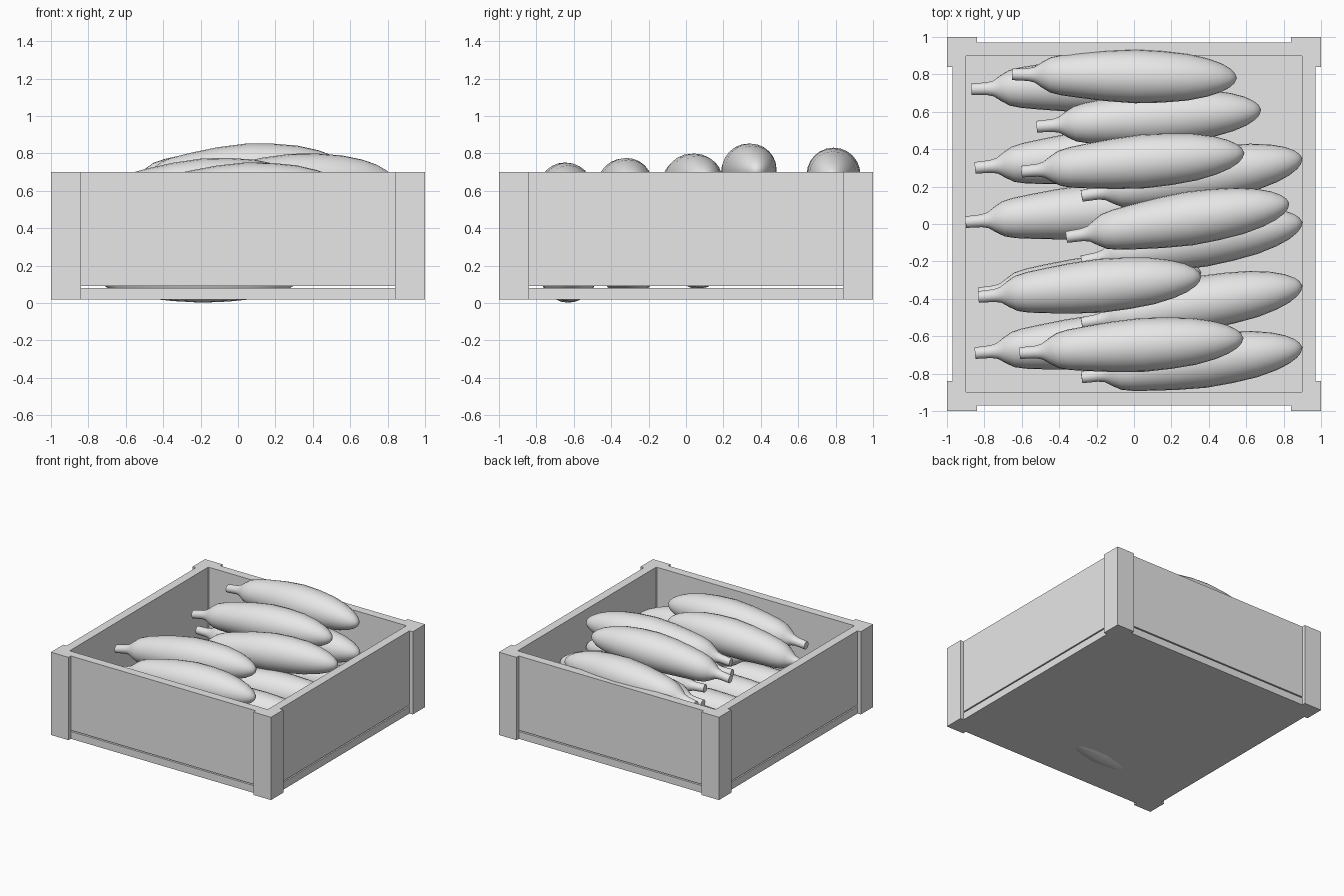
import bpy, bmesh, math
from mathutils import Vector

if "Cube" in bpy.data.objects:
    bpy.data.objects.remove(bpy.data.objects["Cube"])

grey = bpy.data.materials.new("plain_grey")
grey.diffuse_color = (0.8, 0.8, 0.8, 1)
grey.use_nodes = True
grey.node_tree.nodes["Principled BSDF"].inputs["Base Color"].default_value = grey.diffuse_color


def add_object(name, bm):
    bmesh.ops.recalc_face_normals(bm, faces=bm.faces)
    mesh = bpy.data.meshes.new(name)
    bm.to_mesh(mesh)
    bm.free()
    mesh.materials.append(grey)
    obj = bpy.data.objects.new(name, mesh)
    bpy.context.collection.objects.link(obj)
    return obj


def prism(name, outline, z0, z1):
    """Extrude a flat outline from z0 up to z1."""
    bm = bmesh.new()
    face = bm.faces.new([bm.verts.new((x, y, z0)) for x, y in outline])
    ext = bmesh.ops.extrude_face_region(bm, geom=[face])
    top = [g for g in ext["geom"] if isinstance(g, bmesh.types.BMVert)]
    bmesh.ops.translate(bm, verts=top, vec=(0, 0, z1 - z0))
    return add_object(name, bm)


def box(name, x0, x1, y0, y1, z0, z1):
    return prism(name, [(x0, y0), (x1, y0), (x1, y1), (x0, y1)], z0, z1)


# Crate: base board, four walls above a thin gap, L-shaped corner posts
BASE, TOP = 0.02, 0.70
box("base_board", -0.97, 0.97, -0.97, 0.97, BASE, 0.08)
post = [(1, 1), (0.84, 1), (0.84, 0.967), (0.895, 0.967), (0.895, 0.90),
        (0.90, 0.895), (0.967, 0.895), (0.967, 0.84), (1, 0.84)]
for s in (-1, 1):
    box("side_wall", *sorted((s * 0.90, s * 0.97)), -0.967, 0.967, 0.09, TOP)
    box("end_wall", -0.895, 0.895, *sorted((s * 0.90, s * 0.97)), 0.09, TOP)
    for t in (-1, 1):
        prism("corner_post", [(s * x, t * y) for x, y in post], BASE, TOP)

# Long vegetable: (position along the length, radius), stem first
PROFILE = [(0, 0.031), (0.07, 0.034), (0.10, 0.042), (0.135, 0.07),
           (0.17, 0.094), (0.22, 0.108), (0.30, 0.120), (0.42, 0.135),
           (0.55, 0.144), (0.67, 0.138), (0.78, 0.125), (0.87, 0.102),
           (0.93, 0.077), (0.97, 0.050), (0.99, 0.027), (1, 0.0)]
SIDES = 24


def vegetable(name, start, end, arch):
    bm = bmesh.new()
    a, b = Vector(start), Vector(end)
    axis = (b - a).normalized()
    side = axis.cross(Vector((0, 0, 1))).normalized()
    up = side.cross(axis)
    rings = []
    for t, r in PROFILE:
        c = a.lerp(b, t) + up * arch * 4 * t * (1 - t)
        if r == 0:
            rings.append([bm.verts.new(c)])
            continue
        rings.append([bm.verts.new(c + r * (side * math.cos(i * math.tau / SIDES)
                                            + up * math.sin(i * math.tau / SIDES)))
                      for i in range(SIDES)])
    bm.faces.new(rings[0])
    for lo, hi in zip(rings, rings[1:]):
        for i in range(SIDES):
            j = (i + 1) % SIDES
            if len(hi) == 1:
                bm.faces.new((lo[i], lo[j], hi[0]))
            else:
                bm.faces.new((lo[i], lo[j], hi[j], hi[i]))
    obj = add_object(name, bm)
    bpy.ops.object.select_all(action="DESELECT")
    obj.select_set(True)
    bpy.context.view_layer.objects.active = obj
    bpy.ops.object.shade_smooth_by_angle(angle=math.radians(40))


# Heap in three layers: arch, then (stem tip, rounded end) of each piece
LAYERS = {
    "top_vegetable": (0.035, [
        ((-0.65, 0.80, 0.63), (0.55, 0.78, 0.67)),
        ((-0.60, 0.28, 0.63), (0.59, 0.38, 0.71)),
        ((-0.36, -0.07, 0.57), (0.83, 0.11, 0.66)),
        ((-0.83, -0.39, 0.54), (0.36, -0.28, 0.64)),
        ((-0.61, -0.69, 0.54), (0.585, -0.61, 0.60)),
    ]),
    "middle_vegetable": (0.01, [
        ((-0.52, 0.52, 0.50), (0.68, 0.61, 0.52)),
        ((-0.28, 0.15, 0.42), (0.90, 0.35, 0.40)),
        ((-0.28, -0.20, 0.41), (0.90, 0.01, 0.40)),
        ((-0.28, -0.53, 0.40), (0.90, -0.33, 0.38)),
        ((-0.28, -0.82, 0.40), (0.90, -0.66, 0.38)),
    ]),
    "bottom_vegetable": (0.0, [
        ((-0.87, 0.72, 0.26), (0.32, 0.76, 0.26)),
        ((-0.85, 0.30, 0.24), (0.34, 0.41, 0.24)),
        ((-0.90, 0.01, 0.22), (0.29, 0.11, 0.22)),
        ((-0.83, -0.37, 0.18), (0.36, -0.26, 0.18)),
        ((-0.85, -0.69, 0.146), (0.34, -0.58, 0.146)),
    ]),
}
for name, (arch, pieces) in LAYERS.items():
    for start, end in pieces:
        vegetable(name, start, end, arch)
